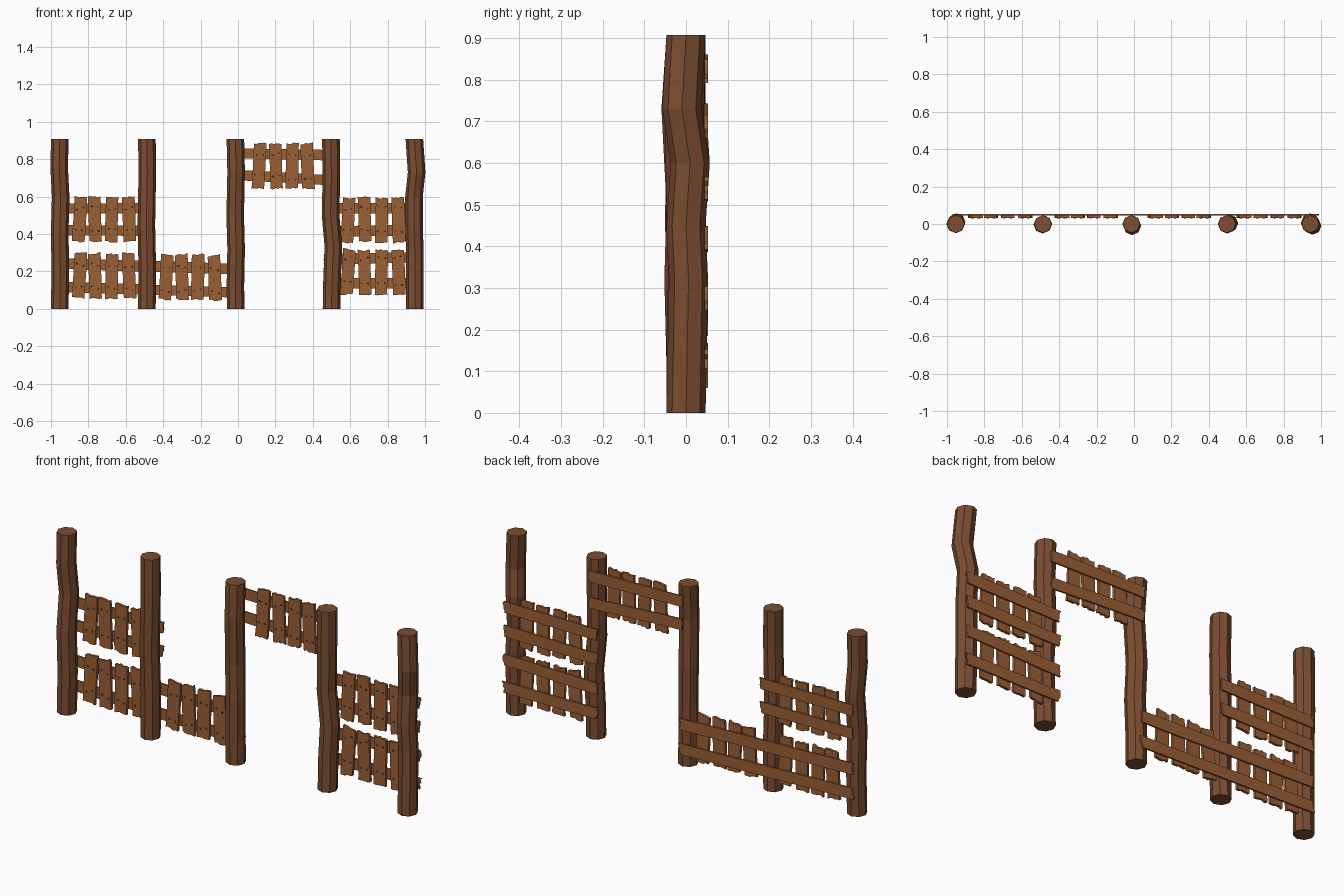
import bpy, bmesh, math, random
from mathutils import Vector, Matrix

random.seed(4)
old = bpy.data.objects.get("Cube")
if old:
    bpy.data.objects.remove(old, do_unlink=True)


def material(name, colour):
    m = bpy.data.materials.new(name)
    m.use_nodes = True
    m.diffuse_color = (*colour, 1)
    m.node_tree.nodes["Principled BSDF"].inputs["Base Color"].default_value = (*colour, 1)
    return m


LOG = material("dark log wood", (0.2, 0.075, 0.03))
BOARD = material("board wood", (0.33, 0.115, 0.036))
IRON = material("nail iron", (0.06, 0.07, 0.08))


def finish(name, bm, mat):
    bmesh.ops.recalc_face_normals(bm, faces=bm.faces)
    mesh = bpy.data.meshes.new(name)
    bm.to_mesh(mesh)
    bm.free()
    mesh.materials.append(mat)
    ob = bpy.data.objects.new(name, mesh)
    bpy.context.collection.objects.link(ob)
    return ob


def post(name, x, rings, sides=8, radius=0.047):
    """Crooked log: each ring is (height, x shift, y shift)."""
    bm = bmesh.new()
    loops = []
    for z, dx, dy in rings:
        loops.append([bm.verts.new((x + dx + radius * math.cos(a),
                                    dy + radius * math.sin(a), z))
                      for a in (math.tau * i / sides for i in range(sides))])
    for low, high in zip(loops, loops[1:]):
        for i in range(sides):
            j = (i + 1) % sides
            bm.faces.new((low[i], low[j], high[j], high[i]))
    bm.faces.new(loops[0])
    bm.faces.new(loops[-1])
    finish(name, bm, LOG)


def ragged_board(name, centre, length, width, y0, y1, angle, rough):
    """Board with splintered ends; length runs along local x, turned by angle."""
    half, w = length / 2, width / 2
    steps = 5
    outline = []
    for side in (1, -1):
        slope = random.uniform(-rough, rough) * 0.6
        for i in range(steps + 1):
            t = 2 * i / steps - 1
            jag = slope * t + random.uniform(-rough, rough) * 0.6
            outline.append(Vector((side * (half + jag), 0, side * w * t)))
        # slight waist along the long edge
        for f in (0.35, -0.35):
            edge = w + random.uniform(-0.03, 0.03) * width
            outline.append(Vector((side * f * length, 0, side * edge)))
    turn = Matrix.Rotation(-angle, 3, 'Y')
    bm = bmesh.new()
    front, back = [], []
    for p in outline:
        q = turn @ p + Vector((centre[0], 0, centre[1]))
        front.append(bm.verts.new((q.x, y0, q.z)))
        back.append(bm.verts.new((q.x, y1, q.z)))
    bm.faces.new(front)
    bm.faces.new(back)
    n = len(front)
    for i in range(n):
        j = (i + 1) % n
        bm.faces.new((front[i], front[j], back[j], back[i]))
    finish(name, bm, BOARD)


def nails(name, spots):
    bm = bmesh.new()
    for x, z in spots:
        place = Matrix.Translation((x, PLANK_FRONT, z)) @ Matrix.Rotation(math.pi / 2, 4, 'X')
        bmesh.ops.create_cone(bm, cap_ends=True, segments=6, radius1=0.006,
                              radius2=0.005, depth=0.005, matrix=place)
    finish(name, bm, IRON)


PLANK_FRONT, PLANK_BACK, RAIL_BACK = 0.032, 0.045, 0.053
TOP = 0.907

# Five crooked log posts
post("post_far_right", -0.953, [(0, 0, 0), (0.2, 0.003, 0.002), (0.42, 0, -0.002),
                                (0.6, 0.005, 0.01), (0.75, -0.003, 0), (TOP, 0, 0)])
post("post_right", -0.487, [(0, 0, 0), (0.22, 0.002, 0), (0.45, -0.003, -0.003),
                            (0.72, 0.002, -0.002), (TOP, 0, 0)])
post("post_middle", -0.012, [(0, 0, 0), (0.12, -0.002, 0), (0.32, 0.002, -0.005),
                             (0.5, -0.003, 0), (0.73, 0.002, -0.012), (TOP, -0.002, 0)])
post("post_left", 0.497, [(0, 0.003, 0), (0.16, 0.006, 0), (0.33, 0.013, 0.004),
                          (0.5, -0.002, 0), (0.7, 0.002, -0.004), (TOP, 0, 0)])
post("post_far_left", 0.945, [(0, 0, 0), (0.32, 0, 0.006), (0.45, -0.004, 0),
                              (0.6, -0.004, 0.01), (0.73, 0.01, -0.01), (TOP, -0.002, 0)])

# Rails: x start, x end, z start, z end
RAILS = {
    "low_right_rail_top": (-0.965, 0.0, 0.243, 0.212),
    "low_right_rail_bottom": (-0.965, 0.0, 0.118, 0.087),
    "high_right_rail_top": (-0.965, -0.45, 0.537, 0.537),
    "high_right_rail_bottom": (-0.965, -0.45, 0.42, 0.417),
    "arch_rail_top": (-0.015, 0.505, 0.832, 0.82),
    "arch_rail_bottom": (-0.015, 0.505, 0.715, 0.687),
    "high_left_rail_top": (0.46, 0.98, 0.535, 0.54),
    "high_left_rail_bottom": (0.46, 0.98, 0.415, 0.42),
    "low_left_rail_top": (0.46, 0.98, 0.265, 0.275),
    "low_left_rail_bottom": (0.46, 0.98, 0.14, 0.135),
}
for name, (xa, xb, za, zb) in RAILS.items():
    ragged_board(name, ((xa + xb) / 2, (za + zb) / 2), xb - xa, 0.056,
                 PLANK_BACK, RAIL_BACK, math.atan2(zb - za, xb - xa), 0.008)

# Panels of four upright planks: centre z, plank x positions, rails behind
RIGHT_X = (-0.847, -0.765, -0.675, -0.582)
LEFT_X = (0.588, 0.677, 0.767, 0.858)
PANELS = {
    "low_right": (0.175, RIGHT_X, "low_right_rail"),
    "high_right": (0.475, RIGHT_X, "high_right_rail"),
    "low_middle": (0.167, (-0.385, -0.3, -0.215, -0.125), "low_right_rail"),
    "arch": (0.765, (0.113, 0.203, 0.29, 0.373), "arch_rail"),
    "high_left": (0.475, LEFT_X, "high_left_rail"),
    "low_left": (0.197, LEFT_X, "low_left_rail"),
}
LEANS = (0.06, -0.03, 0.02, -0.04)
for panel, (zc, xs, rail) in PANELS.items():
    spots = []
    for k, (x, lean) in enumerate(zip(xs, LEANS)):
        ragged_board(f"{panel}_plank_{k + 1}", (x, zc + random.uniform(-0.005, 0.005)),
                     0.24, 0.067, PLANK_FRONT, PLANK_BACK, math.pi / 2 - lean, 0.007)
        # two nails wherever a plank crosses a rail
        for part in ("top", "bottom"):
            xa, xb, za, zb = RAILS[f"{rail}_{part}"]
            z = za + (zb - za) * (x - xa) / (xb - xa)
            for s in (-1, 1):
                spots.append((x + s * 0.017 + (z - zc) * lean,
                              z + random.uniform(-0.01, 0.01)))
    nails(f"{panel}_nails", spots)
